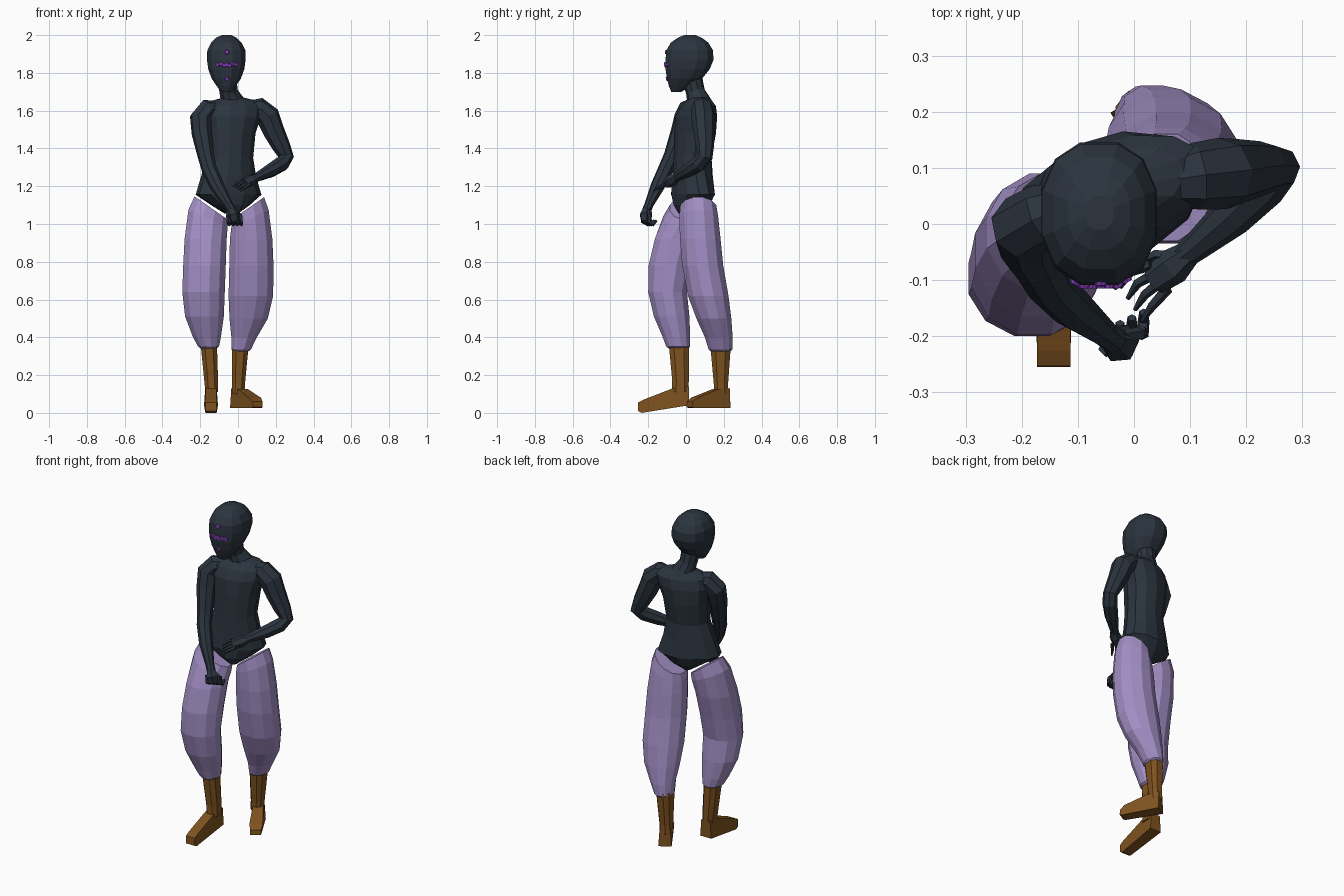
import bpy, bmesh, math
from mathutils import Vector, Matrix
from mathutils.bvhtree import BVHTree


def material(name, rgb):
    m = bpy.data.materials.new(name)
    m.diffuse_color = (*rgb, 1)
    return m


SKIN = material("dark slate", (0.024, 0.034, 0.048))
CLOTH = material("lavender cloth", (0.36, 0.27, 0.55))
LEATHER = material("brown leather", (0.21, 0.085, 0.014))
GLOW = material("violet", (0.27, 0.05, 0.56))


def finish(name, bm, mat):
    bmesh.ops.recalc_face_normals(bm, faces=bm.faces)
    me = bpy.data.meshes.new(name)
    bm.to_mesh(me)
    bm.free()
    me.materials.append(mat)
    ob = bpy.data.objects.new(name, me)
    bpy.context.collection.objects.link(ob)
    return ob


def loft(name, rings, mat):
    bm = bmesh.new()
    vr = [[bm.verts.new(p) for p in r] for r in rings]
    n = len(vr[0])
    for a, b in zip(vr, vr[1:]):
        for i in range(n):
            j = (i + 1) % n
            bm.faces.new((a[i], a[j], b[j], b[i]))
    bm.faces.new(vr[0])
    bm.faces.new(vr[-1])
    return finish(name, bm, mat)


def ring(cx, cy, z, rx, ry, yaw=0, tilt=0, n=12, power=1.0):
    """Horizontal oval, turned by yaw degrees; tilt raises z along x."""
    out, a = [], math.radians(yaw)
    for i in range(n):
        t = 2 * math.pi * (i + 0.5) / n
        c, s = math.cos(t), math.sin(t)
        k = 1 / max(math.cos(math.pi / n), 0.9)
        u = math.copysign(abs(c) ** power, c) * rx * k
        v = math.copysign(abs(s) ** power, s) * ry * k
        x, y = u * math.cos(a) - v * math.sin(a), u * math.sin(a) + v * math.cos(a)
        out.append(Vector((cx + x, cy + y, z + tilt * x)))
    return out


def span(x0, x1, y0, y1, z, tilt=0, n=12, power=1.0):
    """Oval ring given by its extents."""
    return ring((x0 + x1) / 2, (y0 + y1) / 2, z, (x1 - x0) / 2, (y1 - y0) / 2, 0, tilt, n, power)


def tube(name, path, mat, n=8):
    """Tapering limb through (x, y, z, radius) points."""
    pts = [Vector(p[:3]) for p in path]
    rings, q, old = [], None, None
    for i, p in enumerate(pts):
        t = (pts[min(i + 1, len(pts) - 1)] - pts[max(i - 1, 0)]).normalized()
        q = t.to_track_quat('Z', 'Y') if q is None else old.rotation_difference(t) @ q
        old = t
        r = path[i][3]
        rings.append([p + q @ Vector((r * math.cos(k * math.tau / n), r * math.sin(k * math.tau / n), 0))
                      for k in range(n)])
    return loft(name, rings, mat)


# head: front and back depth and half width at each height
HX = -0.062
head = loft("head", [span(HX - w, HX + w, y0, y1, z, power=0.85) for z, w, y0, y1 in (
    (1.70, 0.028, -0.078, -0.025), (1.73, 0.05, -0.09, 0.03), (1.77, 0.077, -0.1, 0.085),
    (1.82, 0.095, -0.108, 0.125), (1.87, 0.102, -0.108, 0.145), (1.92, 0.1, -0.103, 0.142),
    (1.96, 0.08, -0.08, 0.118), (1.985, 0.055, -0.045, 0.085), (2.0, 0.025, -0.01, 0.05))], SKIN)
tube("neck", [(-0.02, 0.075, 1.61, 0.08), (-0.035, 0.065, 1.66, 0.06), (-0.05, 0.05, 1.7, 0.05),
              (-0.058, 0.03, 1.78, 0.055)], SKIN, 10)

# glowing face dots: thin plates laid onto the head
tree = BVHTree.FromPolygons([v.co for v in head.data.vertices], [tuple(p.vertices) for p in head.data.polygons])
bm = bmesh.new()
dots = [(0, 1.91, 0.013), (0, 1.768, 0.013)]
dots += [(dx, 1.843 + dz, 0.012) for dx, dz in
         ((-0.045, 0), (-0.03, 0.004), (-0.015, -0.003), (0, 0), (0.015, -0.004), (0.03, 0.004), (0.045, 0))]
for dx, z, r in dots:
    hit, nor, _, _ = tree.ray_cast(Vector((HX + 0.003 + dx, -1, z)), Vector((0, 1, 0)))
    mat = Matrix.Translation(hit + nor * 0.002) @ nor.to_track_quat('Z', 'Y').to_matrix().to_4x4()
    bmesh.ops.create_cone(bm, cap_ends=True, segments=8, radius1=r, radius2=r * 0.7, depth=0.008, matrix=mat)
finish("face_dots", bm, GLOW)

# torso, turned so the right side leads
loft("torso", [ring(*r) for r in (
    (-0.035, 0.02, 1.055, 0.03, 0.06, 20), (-0.04, 0.03, 1.10, 0.10, 0.092, 20),
    (-0.05, 0.037, 1.155, 0.175, 0.105, 20), (-0.05, 0.035, 1.25, 0.145, 0.1, 18),
    (-0.042, 0.035, 1.35, 0.12, 0.095, 16), (-0.038, 0.048, 1.48, 0.128, 0.105, 16),
    (-0.03, 0.055, 1.57, 0.15, 0.103, 16), (-0.02, 0.065, 1.625, 0.155, 0.085, 16),
    (-0.02, 0.07, 1.655, 0.11, 0.06, 16), (-0.025, 0.07, 1.67, 0.05, 0.045, 16))], SKIN)

# right arm hangs across the front
tube("right_arm", [(-0.1, 0.04, 1.61, 0.04), (-0.16, 0.015, 1.605, 0.058), (-0.197, -0.005, 1.56, 0.06),
                   (-0.192, -0.03, 1.48, 0.054), (-0.17, -0.075, 1.36, 0.044), (-0.152, -0.108, 1.29, 0.041),
                   (-0.11, -0.15, 1.2, 0.038), (-0.05, -0.197, 1.1, 0.024), (-0.035, -0.207, 1.075, 0.025)], SKIN)
tube("right_palm", [(-0.04, -0.205, 1.085, 0.022), (-0.026, -0.212, 1.05, 0.036), (-0.02, -0.21, 1.015, 0.03)], SKIN, 6)
for i in range(4):
    x, y = -0.052 + 0.021 * i, -0.222 + 0.01 * i
    tube(f"right_finger_{i + 1}", [(x, y, 1.05, 0.012), (x + 0.004, y - 0.004, 1.01, 0.012),
                                   (x + 0.006, y + 0.018, 0.998, 0.011), (x + 0.006, y + 0.035, 1.02, 0.008)], SKIN, 5)
tube("right_thumb", [(-0.02, -0.2, 1.07, 0.012), (0.012, -0.195, 1.045, 0.012), (0.012, -0.2, 1.01, 0.007)], SKIN, 5)

# left arm bends at the elbow, hand held over the belly
tube("left_arm", [(0.04, 0.075, 1.61, 0.04), (0.11, 0.085, 1.61, 0.06), (0.158, 0.09, 1.57, 0.064),
                  (0.19, 0.095, 1.49, 0.057), (0.23, 0.1, 1.41, 0.048), (0.255, 0.1, 1.355, 0.041),
                  (0.232, 0.07, 1.32, 0.042), (0.175, 0.015, 1.285, 0.038), (0.105, -0.045, 1.25, 0.025),
                  (0.085, -0.06, 1.24, 0.022)], SKIN)
tube("left_palm", [(0.1, -0.05, 1.247, 0.022), (0.07, -0.075, 1.232, 0.033), (0.035, -0.1, 1.215, 0.028)], SKIN, 6)
for i in range(4):
    s = i - 1.5
    base = Vector((0.045 + 0.01 * s, -0.093 - 0.014 * s, 1.22 - 0.008 * s))
    mid = base + Vector((-0.032 + 0.003 * s, -0.022 - 0.006 * s, -0.015))
    tip = mid + Vector((-0.018, -0.028, -0.018))
    tube(f"left_finger_{i + 1}", [(*base, 0.011), (*mid, 0.009), (*tip, 0.004)], SKIN, 5)
tube("left_thumb", [(0.075, -0.06, 1.235, 0.012), (0.04, -0.055, 1.225, 0.011), (0.005, -0.07, 1.215, 0.006)], SKIN, 5)

# baggy trouser legs, high on the outer hip and low at the crotch
loft("right_trouser_leg", [span(*r) for r in (
    (-0.23, -0.055, -0.085, 0.09, 1.085, -0.7), (-0.262, -0.055, -0.12, 0.09, 1.03, -0.45),
    (-0.283, -0.06, -0.165, 0.07, 0.92), (-0.29, -0.065, -0.198, 0.035, 0.78), (-0.295, -0.07, -0.2, 0.005, 0.64),
    (-0.28, -0.075, -0.17, 0.018, 0.51), (-0.24, -0.09, -0.125, 0.022, 0.405), (-0.212, -0.1, -0.105, 0.022, 0.352),
    (-0.195, -0.115, -0.09, 0.01, 0.34))], CLOTH)
loft("left_trouser_leg", [span(*r) for r in (
    (-0.025, 0.138, -0.03, 0.16, 1.085, 0.7), (-0.035, 0.162, -0.035, 0.17, 1.03, 0.45),
    (-0.043, 0.182, -0.032, 0.183, 0.92), (-0.046, 0.188, -0.02, 0.197, 0.78), (-0.05, 0.186, 0.01, 0.225, 0.62),
    (-0.045, 0.158, 0.055, 0.24, 0.5), (-0.035, 0.1, 0.1, 0.247, 0.4), (-0.035, 0.068, 0.12, 0.245, 0.335),
    (-0.025, 0.05, 0.135, 0.23, 0.322))], CLOTH)


def foot(name, heel, toe, half, profile):
    """Side profile (distance from heel, height) given width, narrower at the toe."""
    d = Vector((toe[0] - heel[0], toe[1] - heel[1], 0)).normalized()
    side = Vector((-d.y, d.x, 0))
    rows = []
    for s in (-1, 1):
        rows.append([Vector((*heel, z)) + d * u + side * (s * half * (0.8 if u > 0.21 or z > 0.1 else 1))
                     for u, z in profile])
    loft(name, rows, LEATHER)


# boots: tapered shaft plus wedge foot
loft("right_boot_shaft", [span(*r, 0, 8, 0.8) for r in (
    (-0.172, -0.106, -0.075, 0.013, 0.11), (-0.178, -0.106, -0.072, 0.014, 0.17), (-0.197, -0.112, -0.09, 0.014, 0.36))], LEATHER)
foot("right_boot_foot", (-0.143, 0.015), (-0.143, -0.25), 0.037,
     ((0, 0.04), (0, 0.14), (0.085, 0.13), (0.24, 0.07), (0.268, 0.055), (0.27, 0.01), (0.25, 0.0)))
loft("left_boot_shaft", [span(*r, 0, 8, 0.8) for r in (
    (-0.032, 0.034, 0.148, 0.225, 0.1), (-0.03, 0.036, 0.148, 0.222, 0.15), (-0.032, 0.055, 0.13, 0.236, 0.35))], LEATHER)
foot("left_boot_foot", (-0.01, 0.217), (0.105, 0.018), 0.037,
     ((0, 0.025), (0, 0.13), (0.075, 0.125), (0.2, 0.08), (0.228, 0.06), (0.23, 0.03), (0.215, 0.025)))
